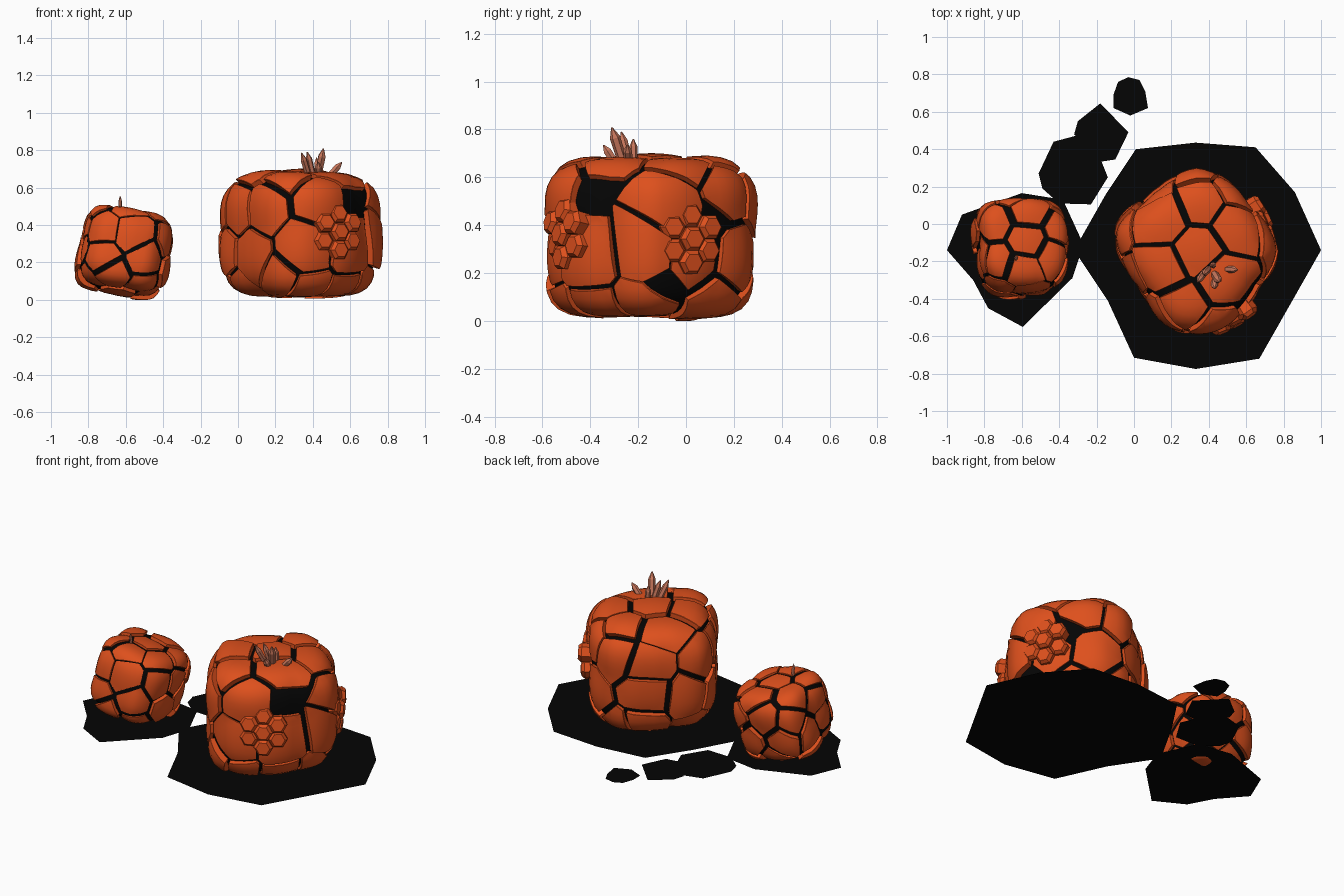
import bpy, bmesh, math, random
from mathutils import Vector, Matrix

if "Cube" in bpy.data.objects:
    bpy.data.objects.remove(bpy.data.objects["Cube"])

random.seed(11)


def material(name, rgb):
    m = bpy.data.materials.new(name)
    m.diffuse_color = (*rgb, 1)
    m.use_nodes = True
    m.node_tree.nodes["Principled BSDF"].inputs["Base Color"].default_value = m.diffuse_color
    return m


ORANGE = material("orange rock", (0.73, 0.08, 0.012))
BLACK = material("black rock", (0.0015, 0.0015, 0.0015))
PINK = material("dusty crystal", (0.6, 0.19, 0.11))


def finish(bm, name, mat, smooth=None):
    me = bpy.data.meshes.new(name)
    bmesh.ops.recalc_face_normals(bm, faces=bm.faces)
    bm.to_mesh(me)
    bm.free()
    ob = bpy.data.objects.new(name, me)
    bpy.context.collection.objects.link(ob)
    me.materials.append(mat)
    if smooth:
        bpy.ops.object.select_all(action='DESELECT')
        ob.select_set(True)
        bpy.context.view_layer.objects.active = ob
        bpy.ops.object.shade_smooth_by_angle(angle=math.radians(smooth))
    return ob


class Boulder:
    """Rounded block: plan radii every 15 degrees, superellipse in height."""

    def __init__(self, name, center, half, radii, power, tilt=0):
        self.name, self.c, self.half = name, Vector(center), half
        self.radii, self.p = radii, power
        self.place = Matrix.Translation(center) @ Matrix.Rotation(
            math.radians(tilt), 4, Vector((-1, 1, 0)))

    def surf(self, az, el):
        a, e = math.radians(az), math.radians(el)
        t = (az % 360) / 15
        i, f = int(t) % 24, t % 1
        r = self.radii[i] * (1 - f) + self.radii[(i + 1) % 24] * f
        c, s = max(math.cos(e), 0), math.sin(e)
        k = (c ** self.p + abs(s) ** self.p) ** (-1 / self.p)
        return Vector((r * c * k * math.cos(a), r * c * k * math.sin(a), self.half * s * k))

    def body(self, scale, nu=60, nv=32):
        bm = bmesh.new()
        rings = [[bm.verts.new(self.surf(360 * i / nu, -90 + 180 * j / nv) * scale)
                  for i in range(nu)] for j in range(1, nv)]
        ends = [bm.verts.new(self.surf(0, e) * scale) for e in (-90, 90)]
        for i in range(nu):
            k = (i + 1) % nu
            for lo, hi in zip(rings, rings[1:]):
                bm.faces.new((lo[i], lo[k], hi[k], hi[i]))
            bm.faces.new((ends[0], rings[0][k], rings[0][i]))
            bm.faces.new((ends[1], rings[-1][i], rings[-1][k]))
        return bm

    def seeds(self, rings, jitter):
        out = []
        for el, n, off in rings:
            for i in range(n):
                out.append(self.surf(360 * (i + off) / n + random.uniform(-jitter, jitter),
                                     max(-90, min(90, el + random.uniform(-jitter, jitter) * 0.7))))
        return out

    def build(self, seeds, holes, gap, puff):
        # dark core seen through the cracks
        bm = self.body(0.935)
        bmesh.ops.transform(bm, matrix=self.place, verts=bm.verts)
        finish(bm, self.name + "_core", BLACK, 60)
        # plates: cells cut from the block by planes between seeds
        base = self.body(0.97)
        cells = seeds + holes
        for n, s in enumerate(seeds):
            bm = base.copy()
            for o in sorted(cells, key=lambda q: (q - s).length)[1:16]:
                d = (o - s).normalized()
                g = gap * random.uniform(0.1, 1.6)
                self.cut(bm, s.lerp(o, 0.7 if o in holes else 0.5) - d * g, d)
            self.cut(bm, s * 0.68, -s.normalized())
            if not bm.verts:
                bm.free()
                continue
            # bulge the outer skin and let plates stand at uneven heights
            out = s.normalized()
            lift = random.uniform(-0.012, 0.02)
            reach = max((v.co - s).length for v in bm.verts)
            for v in bm.verts:
                f = max(0, 1 - ((v.co - s).length / (reach * 0.75)) ** 2)
                v.co += out * (lift + puff * f)
            bmesh.ops.transform(bm, matrix=self.place, verts=bm.verts)
            for v in bm.verts:
                v.co.z = max(v.co.z, 0)
            ob = finish(bm, f"{self.name}_plate_{n + 1}", ORANGE, 35)
            bev = ob.modifiers.new("chipped_edge", 'BEVEL')
            bev.width, bev.segments = gap * 0.7, 1
            bev.limit_method, bev.angle_limit = 'ANGLE', math.radians(45)
        base.free()

    @staticmethod
    def cut(bm, co, no):
        geom = bm.verts[:] + bm.edges[:] + bm.faces[:]
        bmesh.ops.bisect_plane(bm, geom=geom, plane_co=co, plane_no=no, clear_outer=True)
        rim = [e for e in bm.edges if e.is_boundary]
        if rim:
            bmesh.ops.contextual_create(bm, geom=rim)


def prism(name, base, tip, radius, tip_part, tip_scale, mat):
    """Six-sided column from base to tip with a tapered end."""
    base, tip = Vector(base), Vector(tip)
    axis = tip - base
    rot = axis.to_track_quat('Z', 'Y').to_matrix()
    bm = bmesh.new()
    rows = []
    for h, k in ((0, 0.9), (1 - tip_part, 1), (1, tip_scale)):
        rows.append([bm.verts.new(base + axis * h + rot @ Vector(
            (radius * k * math.cos(math.pi * i / 3), radius * k * math.sin(math.pi * i / 3), 0)))
            for i in range(6)])
    for lo, hi in zip(rows, rows[1:]):
        for i in range(6):
            bm.faces.new((lo[i], lo[(i + 1) % 6], hi[(i + 1) % 6], hi[i]))
    bm.faces.new(rows[0])
    bm.faces.new(rows[-1])
    return finish(bm, name, mat)


def columns(rock, label, az, el, width, height, pitch, up):
    """Honeycomb cluster of columns pushed out of the rock."""
    p0 = rock.surf(az, el) + rock.c
    a = math.radians(az)
    out, side = Vector((math.cos(a), math.sin(a), 0)), Vector((-math.sin(a), math.cos(a), 0))
    n = 0
    for r in range(-3, 4):
        for q in range(-3, 4):
            u, v = r * pitch * 0.866, (q + (r % 2) / 2) * pitch
            if (u / width) ** 2 + (v / height) ** 2 > 1:
                continue
            n += 1
            top = p0 + side * u + Vector((0, 0, v)) + out * (
                0.035 - 1.4 * u * u - 0.9 * v * v + random.uniform(-0.014, 0.014))
            aim = (out + side * u * 1.5 + Vector((0, 0, up + v))).normalized()
            prism(f"{label}_column_{n}", top - aim * 0.17, top, pitch * 0.56, 0.12, 0.72, ORANGE)


# large boulder
big = Boulder("large_boulder", (0.335, -0.145, 0.343), 0.338,
              [.42, .40, .385, .38, .40, .425, .435, .42, .395, .395, .425, .445,
               .42, .385, .365, .37, .405, .44, .445, .43, .415, .395, .385, .41], 4.4)
big_seeds = big.seeds([(88, 1, 0), (57, 6, 0.4), (27, 9, 0.2), (-12, 9, 0.7), (-44, 9, 0.1)], 11)
big_holes = [big.surf(-43, 30), big.surf(9, -30), big.surf(45, 12), big.surf(0, -90)]
big_seeds = [s for s in big_seeds if min((s - h).length for h in big_holes) > 0.08]
big.build(big_seeds, big_holes, 0.01, 0.014)
columns(big, "front", -61, 4, 0.14, 0.17, 0.1, 0.15)
columns(big, "side", 25, 0, 0.13, 0.14, 0.1, 0)

# small boulder, leaning over
small = Boulder("small_boulder", (-0.605, -0.13, 0.257), 0.222,
                [.24, .245, .26, .275, .275, .26, .255, .26, .28, .3, .28, .25,
                 .235, .245, .265, .28, .275, .26, .255, .26, .28, .28, .26, .245], 4.5, 14)
small.build(small.seeds([(86, 1, 0), (55, 6, 0.5), (20, 8, 0.2), (-16, 8, 0.6),
                         (-46, 7, 0.1), (-88, 1, 0)], 10), [], 0.011, 0.01)

# crystals on top of the boulders
spikes = [((.39, -.24, .62), (.34, -.31, .785), .018), ((.41, -.23, .62), (.37, -.27, .79), .018),
          ((.42, -.25, .62), (.457, -.31, .808), .022), ((.46, -.24, .63), (.555, -.245, .735), .019),
          ((.43, -.27, .62), (.43, -.345, .735), .019), ((.43, -.22, .62), (.42, -.22, .76), .017),
          ((-.63, -.17, .42), (-.63, -.19, .555), .01)]
for i, (b, t, r) in enumerate(spikes):
    prism(f"crystal_{i + 1}", b, t, r, 0.22, 0.15, PINK)

# flat black ground patches
patches = {
    "large_ground": [(0.01, .40), (.33, .435), (.65, .41), (.86, .17), (1, -.14), (.67, -.72),
                     (.33, -.775), (0, -.715), (-.14, -.41), (-.32, -.14), (-.15, .16)],
    "small_ground": [(-1, -.14), (-.92, .05), (-.6, .165), (-.38, .13), (-.27, -.11), (-.33, -.29),
                     (-.595, -.55), (-.78, -.45), (-.86, -.3)],
    "stone_step_a": [(-.51, .27), (-.43, .44), (-.28, .48), (-.18, .35), (-.14, .25), (-.23, .105),
                     (-.4, .11), (-.49, .19)],
    "stone_step_b": [(-.32, .48), (-.3, .55), (-.18, .645), (-.03, .49), (-.1, .345), (-.2, .33)],
    "stone_step_c": [(-.11, .69), (-.085, .76), (-.03, .785), (.03, .77), (.06, .71), (.075, .62),
                     (-.02, .58), (-.11, .62)],
}
for i, (name, pts) in enumerate(patches.items()):
    bm = bmesh.new()
    z = 0.006 + 0.0005 * i
    bm.faces.new([bm.verts.new((x, y, z)) for x, y in reversed(pts)])
    ob = finish(bm, name, BLACK)
    if ob.data.polygons[0].normal.z < 0:
        ob.data.flip_normals()
